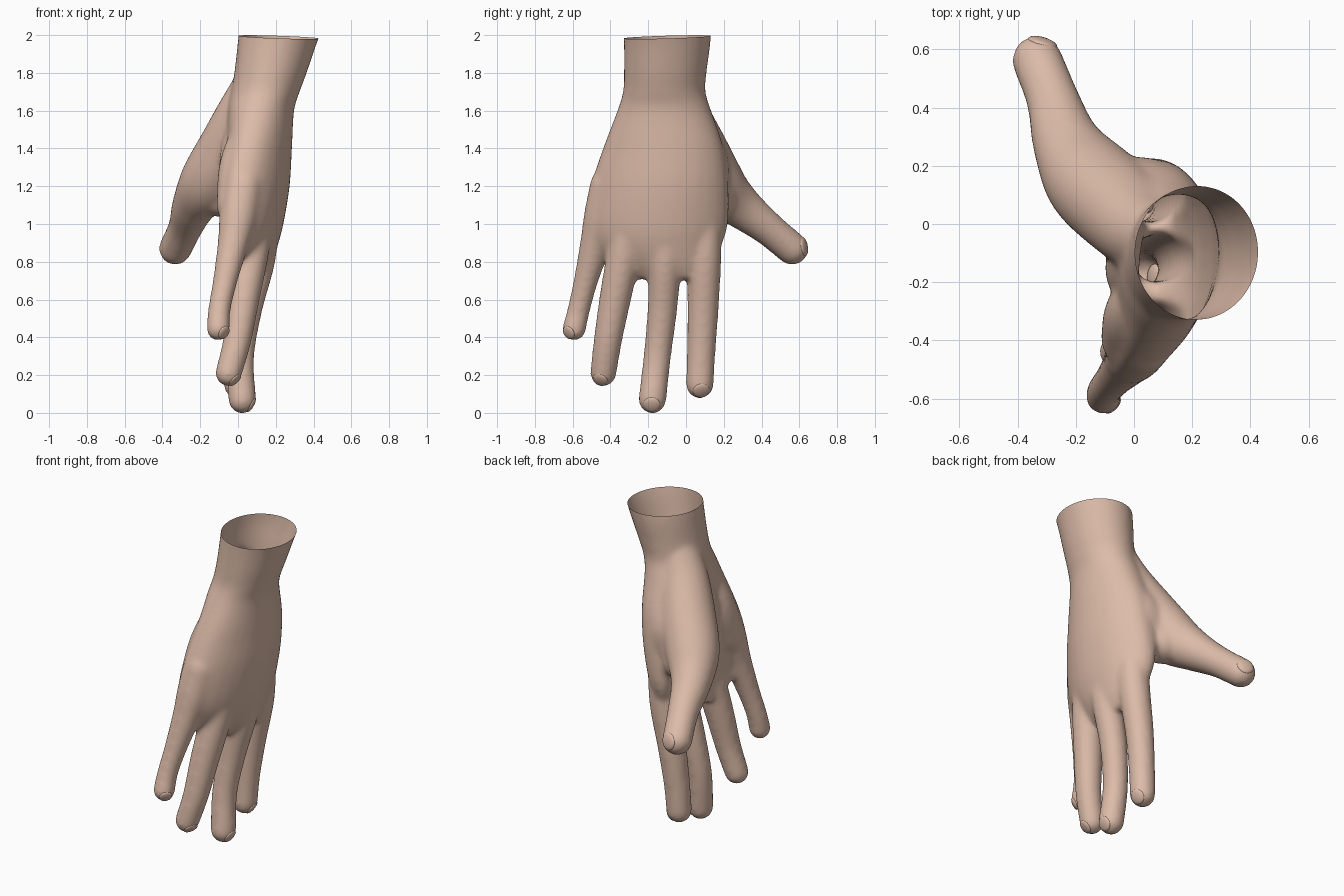
import bpy, bmesh, math
from mathutils import Vector, Matrix

cube = bpy.data.objects.get("Cube")
if cube:
    bpy.data.objects.remove(cube)

skin = bpy.data.materials.new("skin")
skin.use_nodes = True
tone = (0.72, 0.5, 0.395, 1)
skin.diffuse_color = tone
bsdf = skin.node_tree.nodes["Principled BSDF"]
bsdf.inputs["Base Color"].default_value = tone
bsdf.inputs["Roughness"].default_value = 0.7
SIDES = 32


def spline(rows, steps=6):
    """Smoothly interpolate rows of values."""
    rows = [Vector(r) for r in rows]
    pts = [rows[0] * 2 - rows[1]] + rows + [rows[-1] * 2 - rows[-2]]
    out = []
    for a, b, c, d in zip(pts, pts[1:], pts[2:], pts[3:]):
        for i in range(steps):
            t = i / steps
            out.append(b + (c - a) * (t / 2) + (a * 2 - b * 5 + c * 4 - d) * (t * t / 2)
                       + (b * 3 - a - c * 3 + d) * (t ** 3 / 2))
    return out + [rows[-1]]


def loft(bm, rings):
    """Join rings of points into a closed body."""
    loops = [[bm.verts.new(p) for p in ring] for ring in rings]
    for a, b in zip(loops, loops[1:]):
        for i in range(SIDES):
            j = (i + 1) % SIDES
            bm.faces.new((a[i], a[j], b[j], b[i]))
    bm.faces.new(loops[0][::-1])
    bm.faces.new(loops[-1])


def palm_ring(row):
    """Cupped oval: height, centre x, centre y, half depth, half width, cup."""
    z, cx, cy, rx, ry, cup = row
    ring = []
    for i in range(SIDES):
        a = math.tau * i / SIDES
        dy = ry * math.sin(a)
        bend = cup * (0.15 * dy - 0.9 * dy * dy)
        depth = math.copysign(abs(math.cos(a)) ** (1 - 0.3 * cup), math.cos(a))
        ring.append((cx + rx * depth + bend, cy + dy, z))
    return ring


def tube(bm, rows):
    """Round tube along a path of x, y, z, radius with domed ends."""
    pts = spline(rows)
    rings = []
    for i, p in enumerate(pts):
        way = (pts[min(i + 1, len(pts) - 1)] - pts[max(i - 1, 0)]).xyz.normalized()
        u = way.cross(Vector((0, 1, 0))).normalized()
        v = way.cross(u)
        rings.append([p.xyz + p.w * (u * math.cos(a) + v * math.sin(a))
                      for a in (math.tau * k / SIDES for k in range(SIDES))])
    loft(bm, rings)
    for end in (pts[0], pts[-1]):
        bmesh.ops.create_uvsphere(bm, u_segments=24, v_segments=16, radius=end.w,
                                  matrix=Matrix.Translation(end.xyz))


def make_object(name, bm):
    bmesh.ops.recalc_face_normals(bm, faces=bm.faces)
    mesh = bpy.data.meshes.new(name)
    bm.to_mesh(mesh)
    bm.free()
    mesh.materials.append(skin)
    obj = bpy.data.objects.new(name, mesh)
    bpy.context.collection.objects.link(obj)
    for poly in mesh.polygons:
        poly.use_smooth = True
    return obj


# Wrist and cupped palm
palm = [(2.06, 0.234, -0.1, 0.225, 0.234, 0),
        (1.95, 0.206, -0.1, 0.209, 0.229, 0),
        (1.8, 0.172, -0.11, 0.192, 0.219, 0),
        (1.7, 0.145, -0.115, 0.182, 0.219, 0),
        (1.6, 0.122, -0.115, 0.175, 0.249, 0.2),
        (1.4, 0.115, -0.12, 0.17, 0.32, 0.45),
        (1.2, 0.11, -0.14, 0.162, 0.365, 0.6),
        (1.0, 0.105, -0.16, 0.133, 0.382, 0.7),
        (0.88, 0.105, -0.165, 0.1, 0.35, 0.85),
        (0.78, 0.095, -0.135, 0.073, 0.265, 1),
        (0.71, 0.08, -0.1, 0.05, 0.19, 1)]

# Soft pads that fill the palm and the root of the thumb
pads = {
    "heel": [(0.08, -0.25, 1.5, 0.11), (0.03, -0.31, 1.3, 0.13),
             (0.0, -0.39, 1.1, 0.115)],
    "palm_middle": [(0.09, -0.1, 1.55, 0.15), (0.06, -0.15, 1.3, 0.16),
                    (0.06, -0.17, 1.08, 0.13)],
    "thumb_web": [(0.08, 0.0, 1.5, 0.14), (0.03, 0.07, 1.3, 0.16),
                  (0.02, 0.11, 1.12, 0.11)],
    "thumb_root": [(0.0, 0.04, 1.4, 0.15), (-0.05, 0.1, 1.25, 0.14),
                   (-0.085, 0.15, 1.15, 0.115)],
}

# Each digit: path with radii, then the way its nail faces
digits = {
    "little": ([(0.03, -0.41, 1.2, 0.1), (0.0, -0.443, 1.03, 0.1),
                (-0.025, -0.478, 0.9, 0.083),
                (-0.068, -0.53, 0.7, 0.065), (-0.098, -0.567, 0.55, 0.06),
                (-0.105, -0.592, 0.445, 0.063)], (0.8, -0.6, 0)),
    "ring": ([(0.1, -0.29, 1.05, 0.09), (0.073, -0.327, 0.85, 0.091),
              (0.03, -0.376, 0.6, 0.084), (-0.005, -0.414, 0.38, 0.075),
              (-0.05, -0.438, 0.21, 0.07)], (1, -0.25, 0)),
    "middle": ([(0.13, -0.1, 1.05, 0.09), (0.113, -0.11, 0.82, 0.087),
                (0.05, -0.125, 0.55, 0.079), (0.013, -0.152, 0.3, 0.073),
                (0.022, -0.178, 0.07, 0.074)], (1, 0, 0)),
    "index": ([(0.09, 0.09, 1.05, 0.095), (0.078, 0.095, 0.82, 0.092),
               (0.035, 0.09, 0.55, 0.083), (0.008, 0.08, 0.32, 0.076),
               (-0.003, 0.073, 0.15, 0.074)], (1, 0.2, 0)),
    "thumb": ([(0.09, -0.05, 1.72, 0.125), (0.03, -0.02, 1.58, 0.145),
               (-0.05, 0.055, 1.4, 0.162), (-0.155, 0.155, 1.22, 0.157),
               (-0.232, 0.28, 1.1, 0.118), (-0.28, 0.43, 0.98, 0.091),
               (-0.332, 0.562, 0.87, 0.087)], (0.45, 0.65, 0.5)),
}

# Hand body: overlapping forms fused into one skin
bm = bmesh.new()
loft(bm, [palm_ring(r) for r in spline(palm)])
for rows in pads.values():
    tube(bm, rows)
for rows, _ in digits.values():
    tube(bm, rows)
hand = make_object("hand", bm)
fuse = hand.modifiers.new("fuse", "REMESH")
fuse.mode = "VOXEL"
fuse.voxel_size = 0.013
soften = hand.modifiers.new("soften", "SMOOTH")
soften.factor = 0.5
soften.iterations = 18
bpy.context.view_layer.update()
fused = bpy.data.meshes.new_from_object(
    hand.evaluated_get(bpy.context.evaluated_depsgraph_get()))
hand.modifiers.clear()

# Stand the fingertip on the floor and slice the wrist open
bm = bmesh.new()
bm.from_mesh(fused)
low = min(v.co.z for v in bm.verts)
bmesh.ops.translate(bm, verts=bm.verts, vec=(0, 0, -low))
bmesh.ops.bisect_plane(bm, geom=bm.verts[:] + bm.edges[:] + bm.faces[:],
                       plane_co=(0, 0, 2), plane_no=(0.035, -0.03, 1),
                       clear_outer=True)
bm.to_mesh(fused)
bm.free()
hand.data = fused
if not fused.materials:
    fused.materials.append(skin)
for poly in fused.polygons:
    poly.use_smooth = True

# Nails: thin curved plates near each tip
for name, (rows, facing) in digits.items():
    tip, before = Vector(rows[-1]), Vector(rows[-2])
    way = (tip - before).xyz.normalized()
    normal = Vector(facing)
    normal = (normal - way * normal.dot(way)).normalized()
    normal = (normal + way * 0.6).normalized()
    side = way.cross(normal).normalized()
    along = normal.cross(side)
    r = tip.w
    spot = tip.xyz + normal * r * 0.74
    frame = Matrix((side, along, normal)).transposed().to_4x4()
    bm = bmesh.new()
    bmesh.ops.create_uvsphere(
        bm, u_segments=20, v_segments=12, radius=1,
        matrix=Matrix.Translation(spot) @ frame @ Matrix.Diagonal((r * 0.6, r * 0.6, r * 0.2, 1)))
    make_object(name + "_nail", bm)
